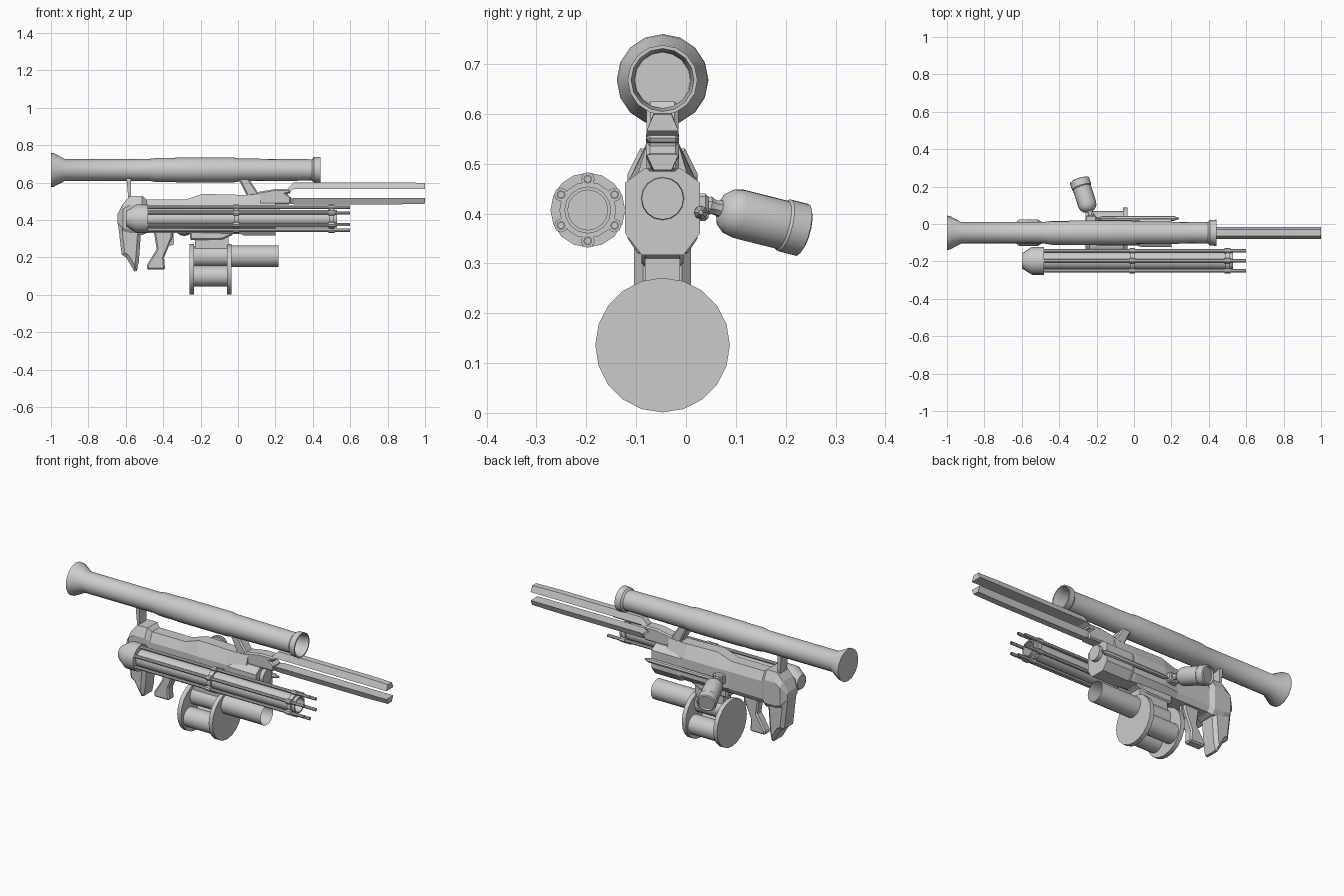
import bpy, bmesh, math
from mathutils import Vector, Matrix

if "Cube" in bpy.data.objects:
    bpy.data.objects.remove(bpy.data.objects["Cube"])

CY = -0.047  # centre plane of the gun


def finish(name, bm, smooth=False):
    bmesh.ops.recalc_face_normals(bm, faces=bm.faces)
    me = bpy.data.meshes.new(name)
    bm.to_mesh(me)
    bm.free()
    ob = bpy.data.objects.new(name, me)
    bpy.context.collection.objects.link(ob)
    if smooth:
        bpy.ops.object.select_all(action='DESELECT')
        ob.select_set(True)
        bpy.context.view_layer.objects.active = ob
        bpy.ops.object.shade_smooth_by_angle(angle=math.radians(32))
    return ob


def loft(name, rings, caps=True, smooth=False):
    """Skin a list of equally sized point rings."""
    bm = bmesh.new()
    vs = [[bm.verts.new(p) for p in r] for r in rings]
    n = len(rings[0])
    for a, b in zip(vs, vs[1:]):
        for i in range(n):
            j = (i + 1) % n
            bm.faces.new((a[i], a[j], b[j], b[i]))
    if caps:
        bm.faces.new(vs[0])
        bm.faces.new(vs[-1])
    return finish(name, bm, smooth)


def lathe(name, profile, origin, n=16, axis=(1, 0, 0), caps=True):
    """Revolve (distance, radius) pairs round an axis."""
    q = Vector((1, 0, 0)).rotation_difference(Vector(axis).normalized())
    o = Vector(origin)
    rings = [[o + q @ Vector((d, r * math.cos(2 * math.pi * i / n), r * math.sin(2 * math.pi * i / n)))
              for i in range(n)] for d, r in profile]
    return loft(name, rings, caps, True)


def prism(name, outline, half, bevel=0.0, y=CY):
    """Extrude an x-z outline to both sides of y."""
    ob = loft(name, [[(x, y + s * half, z) for x, z in outline] for s in (-1, 1)])
    if bevel:
        m = ob.modifiers.new("chamfer", 'BEVEL')
        m.width, m.segments, m.angle_limit = bevel, 1, math.radians(60)
        m.limit_method = 'ANGLE'
    return ob


def section(x, hb, zb, hw, z1, z2, ht, zt):
    """Eight-sided cross-section: bottom, wide middle, top."""
    half = [(hb, zb), (hw, z1), (hw, z2), (ht, zt)]
    return [(x, CY + h, z) for h, z in half] + [(x, CY - h, z) for h, z in reversed(half)]


# Rocket tube on top, flared rear and open muzzle
lathe("rocket_tube", [(-1, .092), (-.985, .09), (-.925, .058), (-.48, .058), (-.44, .064), (-.35, .064),
                      (-.33, .066), (-.02, .066), (.01, .061), (.395, .057), (.405, .068), (.44, .07),
                      (.44, .063), (.41, .057), (-.3, .055)], (0, CY, .668))

# Brackets that carry the tube
prism("front_bracket", [(0, .625), (.055, .625), (.115, .535), (.05, .525)], .032, .008)
prism("rear_bracket", [(-.597, .63), (-.573, .63), (-.573, .52), (-.587, .52)], .032)

# Receiver
loft("receiver", [section(x, *s) for x, s in [
    (-.53, (.04, .33, .056, .36, .46, .033, .51)),
    (-.28, (.04, .33, .056, .36, .46, .033, .51)),
    (-.19, (.04, .33, .068, .36, .465, .033, .54)),
    (.0, (.04, .325, .068, .36, .465, .033, .535)),
    (.12, (.035, .345, .055, .37, .46, .033, .535))]])

# Handguard and short barrel
loft("handguard", [section(x, *s) for x, s in [
    (-.01, (.035, .335, .06, .37, .455, .032, .48)),
    (.035, (.042, .317, .075, .36, .462, .037, .49)),
    (.2, (.042, .317, .075, .36, .462, .037, .49))]])
lathe("short_barrel", [(.18, .044), (.222, .042)], (0, CY, .43))

# Shoulder stock
loft("stock_body", [section(x, *s) for x, s in [
    (-.645, (.035, .385, .045, .395, .42, .035, .43)),
    (-.615, (.05, .33, .07, .36, .46, .045, .487)),
    (-.577, (.05, .32, .07, .35, .48, .045, .53)),
    (-.513, (.05, .32, .07, .35, .48, .045, .53)),
    (-.49, (.04, .33, .056, .36, .46, .033, .51))]])
prism("stock_toe", [(-.645, .41), (-.622, .215), (-.598, .2), (-.545, .11), (-.53, .18), (-.517, .36),
                    (-.58, .42)], .057, .018)

# Grip and trigger
prism("pistol_grip", [(-.45, .34), (-.435, .245), (-.487, .16), (-.487, .135), (-.39, .135), (-.395, .2),
                      (-.35, .31), (-.35, .34)], .026, .008)
prism("trigger", [(-.365, .34), (-.345, .34), (-.342, .27), (-.37, .262), (-.357, .28)], .008)

# Under-body block and drum neck
prism("drum_mount", [(-.257, .35), (-.257, .292), (-.085, .295), (-.03, .32), (-.02, .35)], .042, .008)
prism("drum_neck", [(-.23, .31), (-.23, .22), (-.05, .22), (-.05, .31)], .035)

# Grenade drum: two plates, three chambers, open barrel
DZ = .136
for tag, x0 in (("rear", -.26), ("front", -.06)):
    lathe(tag + "_drum_plate", [(x0, .135), (x0 + .025, .135)], (0, CY, DZ), 20)
for i in range(3):
    a = math.radians(90 + 120 * i)
    lathe(f"drum_chamber_{i}", [(-.24, .055), (-.05, .055)],
          (0, CY + .07 * math.cos(a), DZ + .07 * math.sin(a)))
lathe("grenade_barrel", [(-.04, .057), (.217, .057)], (0, CY, .207), caps=False)

# Twin accelerator rails and their base
prism("rail_base", [(.06, .5), (.05, .535), (.115, .552), (.2, .566), (.275, .566), (.285, .545), (.26, .54),
                    (.285, .52), (.28, .484), (.1, .484)], .033, .008)
for tag, zb, zt, wb, wt in (("upper", .566, .602, .032, .018), ("lower", .484, .518, .018, .032)):
    rings = []
    for x, f in ((.265, .1), (.3, 1), (.85, 1), (1, .9)):
        b, t = (zb, zb + (zt - zb) * f) if tag == "upper" else (zt - (zt - zb) * f, zt)
        if x < .28:
            b, t = (.55, .568) if tag == "upper" else (.49, .508)
        rings.append([(x, CY - wb, b), (x, CY + wb, b), (x, CY + wt, t), (x, CY - wt, t)])
    loft(tag + "_rail", rings)

# Rotary gun on the near side
GY, GZ = -.197, .407
lathe("rotary_housing", [(-.6, .04), (-.545, .075), (-.48, .075)], (0, GY, GZ))
lathe("rotary_core", [(-.49, .047), (.53, .047), (.53, .04), (.2, .04)], (0, GY, GZ))
for x in (-.01, .5):
    lathe("barrel_ring", [(x - .012, .057), (x + .012, .057)] if x < 0 else
          [(x - .012, .047), (x - .012, .057), (x + .012, .057), (x + .012, .047)],
          (0, GY, GZ), caps=x < 0)
for i in range(6):
    a = math.radians(90 + 60 * i)
    o = (0, GY + .062 * math.cos(a), GZ + .062 * math.sin(a))
    lathe(f"rotary_barrel_{i}", [(-.49, .009), (.598, .009), (.598, .006), (.56, .006)], o, 8)
    for x in (-.01, .5):
        lathe("barrel_clip", [(x - .015, .014), (x + .015, .014)], o, 8)

# Side canister on the far side
axis = Vector((-.055, .17, -.043)).normalized()
lathe("canister", [(0, .02), (.006, .034), (.022, .046), (.04, .05), (.135, .05), (.14, .054), (.178, .054),
                   (.182, .046), (.17, .044)], (-.238, .068, .409), 16, axis)
lathe("canister_neck", [(-.035, .013), (-.02, .02), (-.008, .015), (.01, .018)],
      (-.235, .064, .411), 8, axis)
prism("canister_mount", [(-.26, .385), (-.26, .44), (-.2, .44), (-.2, .385)], .02, .006, y=.025)

# Slide rod on the far side
lathe("slide_rod", [(-.2, .004), (-.17, .012), (.21, .014), (.24, .004)], (0, .03, .402), 8)
